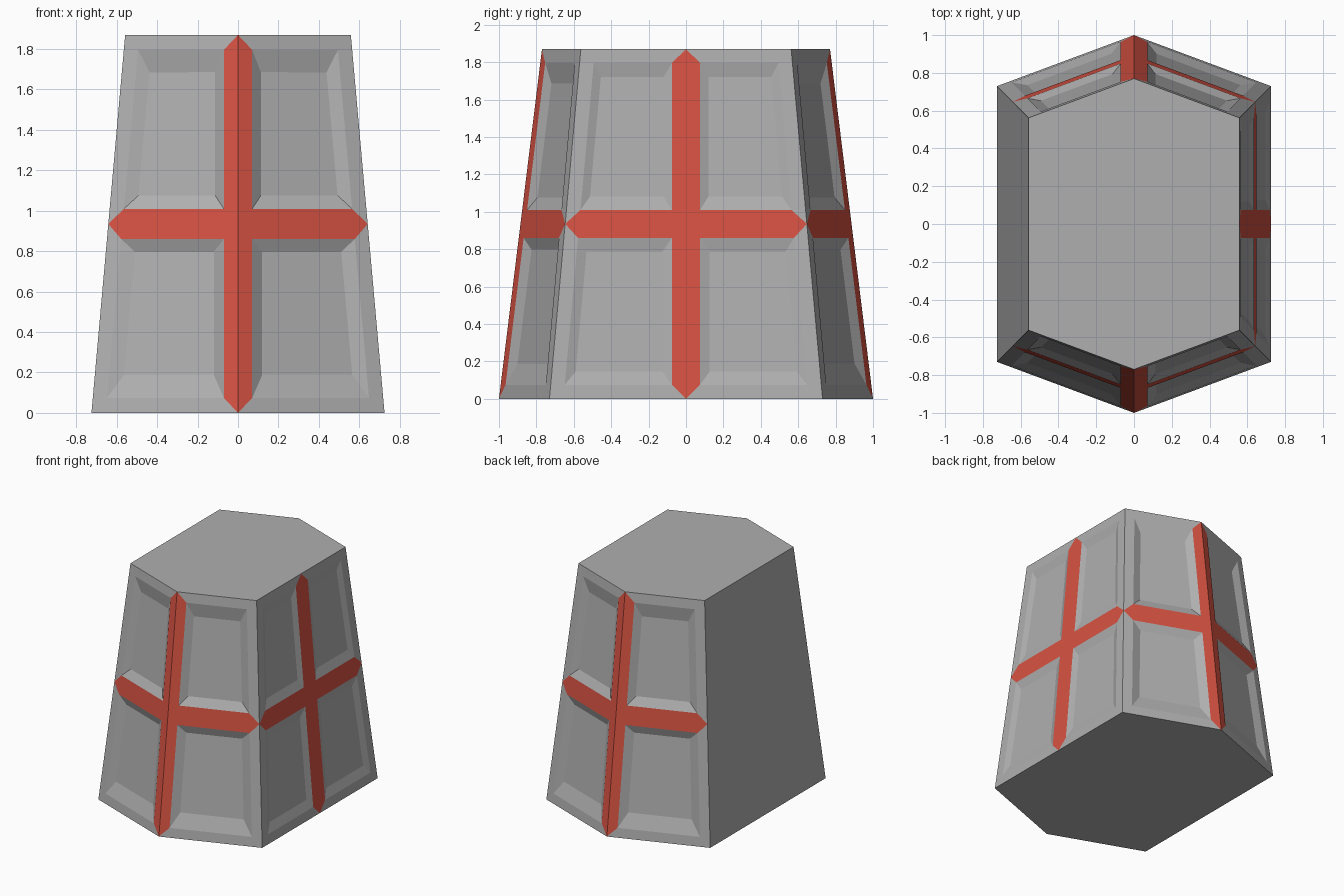
import bpy, bmesh
from mathutils import Vector

if "Cube" in bpy.data.objects:
    bpy.data.objects.remove(bpy.data.objects["Cube"])

H, TOP = 1.87, 0.77
MID = Vector((0, 0, H / 2))
# Base outline, right side split at y = 0, starting at the left front corner
OUTLINE = [(-0.725, -0.73), (0, -1), (0.725, -0.73), (0.725, 0),
           (0.725, 0.73), (0, 1), (-0.725, 0.73)]

bm = bmesh.new()


def ring(t):
    s = 1 + (TOP - 1) * t
    return [bm.verts.new((x * s, y * s, H * t)) for x, y in OUTLINE]


# Tapered hexagonal block in two tiers
rings = [ring(t) for t in (0, 0.5, 1)]
panels = []
n = len(OUTLINE)
for a, b in zip(rings, rings[1:]):
    for i in range(n):
        j = (i + 1) % n
        f = bm.faces.new((a[i], a[j], b[j], b[i]))
        if i != n - 1:              # left side stays plain
            panels.append(f)
bm.faces.new(rings[0][::-1])
bm.faces.new(rings[2])
bm.normal_update()

# Frame around each panel; strips along the cross lines are red
frame = bmesh.ops.inset_individual(bm, faces=panels, thickness=0.075,
                                   use_even_offset=True)["faces"]


def on_cross(f):
    tests = (lambda c: abs(c.x), lambda c: abs(c.z - H / 2),
             lambda c: abs(c.y) if c.x > 0.3 else 1)
    return any(sum(t(v.co) < 1e-4 for v in f.verts) == 2 for t in tests)


for f in frame:
    if on_cross(f):
        f.material_index = 1

# Sunken panel floors with sloping walls
bmesh.ops.inset_individual(bm, faces=panels, thickness=0.01)
bm.normal_update()
for f in panels:
    c = f.calc_center_median()
    side = f.normal.x > 0.9
    push = -f.normal * 0.018 if side else (MID - c) * 0.05 + f.normal * 0.012
    s = 0.83 if side else 0.79
    for v in f.verts:
        v.co = c + (v.co - c) * s + push

mesh = bpy.data.meshes.new("panelled_block")
bm.to_mesh(mesh)
bm.free()
for name, colour in (("dark_grey", (0.43, 0.43, 0.43, 1)),
                     ("red_cross", (0.68, 0.085, 0.055, 1))):
    mat = bpy.data.materials.new(name)
    mat.diffuse_color = colour
    mat.use_nodes = True
    mat.node_tree.nodes["Principled BSDF"].inputs["Base Color"].default_value = mat.diffuse_color
    mesh.materials.append(mat)
obj = bpy.data.objects.new("panelled_block", mesh)
bpy.context.collection.objects.link(obj)
